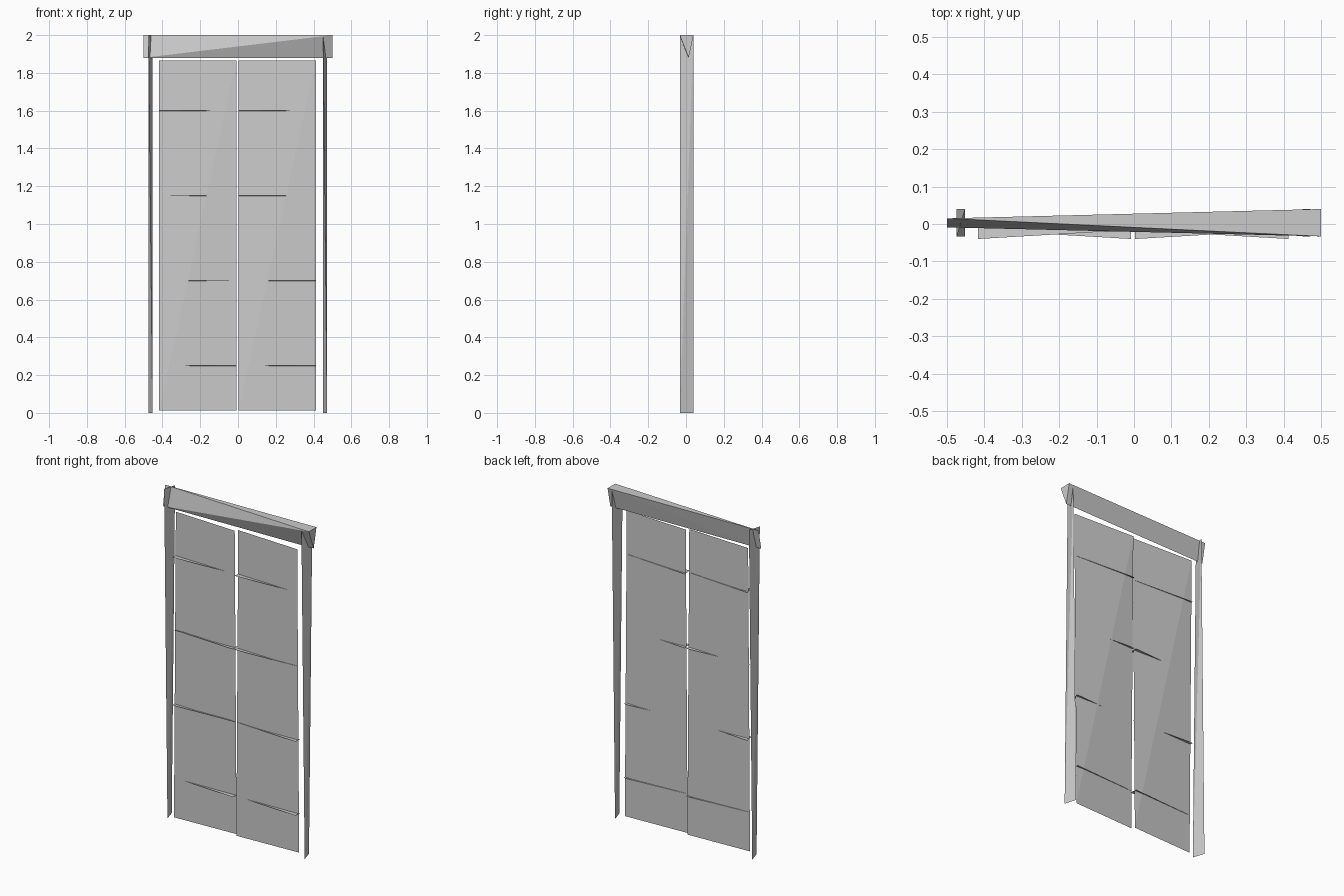
import bpy, bmesh

if "Cube" in bpy.data.objects:
    bpy.data.objects.remove(bpy.data.objects["Cube"])


def hull(name, pts):
    """Faceted solid wrapped around a few corner points."""
    bm = bmesh.new()
    for p in pts:
        bm.verts.new(p)
    bmesh.ops.convex_hull(bm, input=bm.verts)
    bmesh.ops.recalc_face_normals(bm, faces=bm.faces)
    me = bpy.data.meshes.new(name)
    bm.to_mesh(me)
    bm.free()
    ob = bpy.data.objects.new(name, me)
    bpy.context.collection.objects.link(ob)
    return ob


def twisted_box(name, x, y, z, flip=False):
    """Box reduced to its alternate corners, so its ends are crossed edges."""
    a, b = (y[1], y[0]) if flip else y
    return hull(name, [(x[1], a, z[0]), (x[0], b, z[0]),
                       (x[0], a, z[1]), (x[1], b, z[1])])


# Side posts
for side, x in (("left", (-0.474, -0.452)), ("right", (0.45, 0.472))):
    twisted_box(side + "_post", x, (-0.033, 0.04), (0, 2))

# Header beam, wide on top at the right end and narrow at the left
hull("header", [(-0.5, -0.009, 1.88), (-0.5, 0.015, 2.0),
                (0.5, -0.033, 2.0), (0.5, 0.04, 2.0), (0.5, 0.014, 1.88)])

# Door panels with tapering cross slats; each slat's wide end is 0 (left) or 1 (right)
doors = (("left", (-0.417, -0.008), (1, 0, 1, 0)),
         ("right", (0.003, 0.413), (1, 1, 0, 0)))
for side, x, wide_ends in doors:
    twisted_box(side + "_door", x, (-0.02, -0.002), (0.012, 1.865), flip=True)
    for i, wide in enumerate(wide_ends):
        if side == "left":
            wide = i % 2 == 0
        else:
            wide = i < 2
        z = 0.25 + 0.45 * i
        xw, xt, t = x[int(wide)], x[int(not wide)], 0.002
        hull(f"{side}_slat_{i + 1}", [(xw, -0.04, z + t), (xw, 0.008, z - t),
                                      (xt, -0.016, z + t), (xt, -0.016, z - t)])
